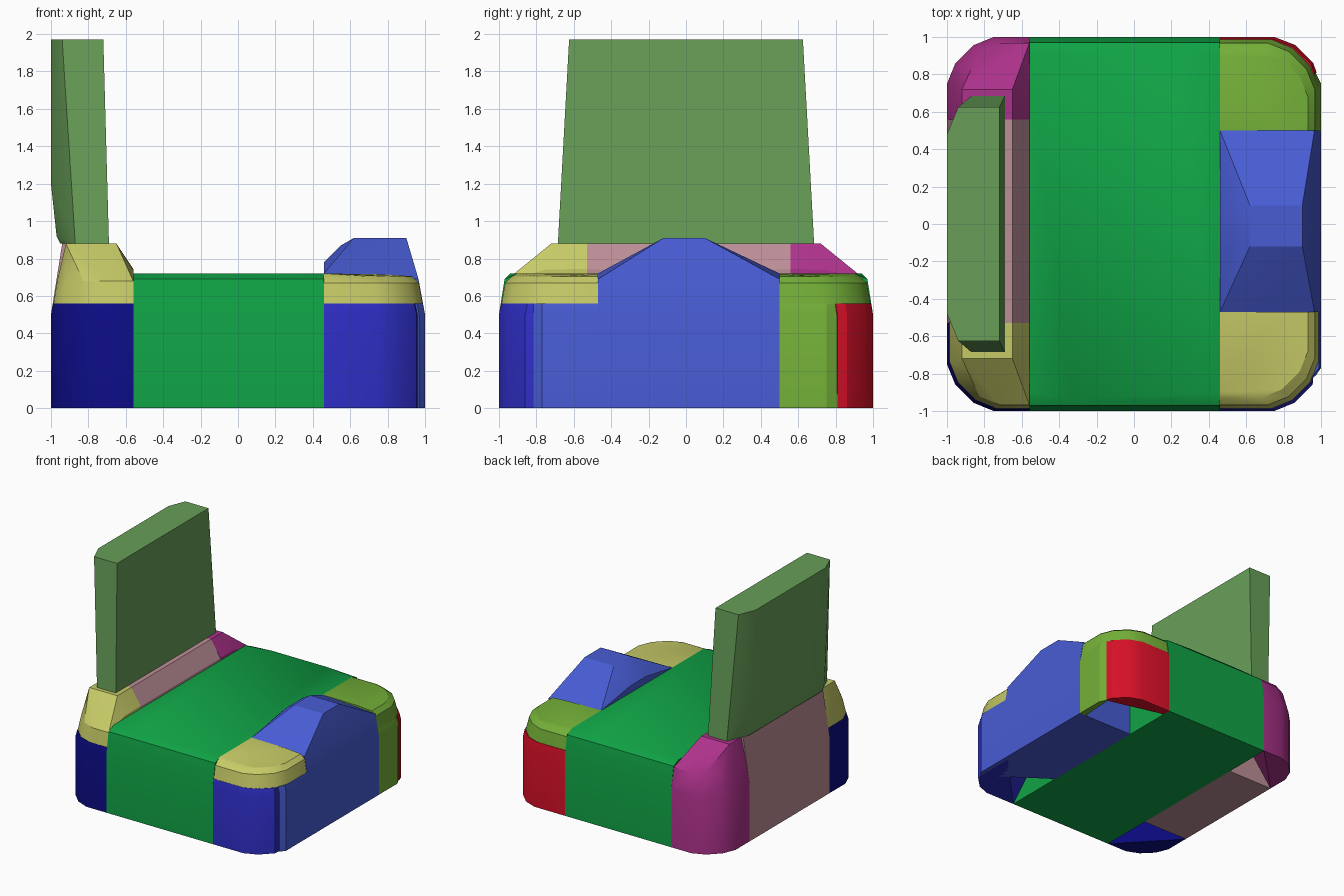
import bpy, bmesh, math

cube = bpy.data.objects.get("Cube")
if cube:
    bpy.data.objects.remove(cube, do_unlink=True)


def material(name, hexcode):
    rgb = [int(hexcode[i:i + 2], 16) / 255 for i in (0, 2, 4)]
    lin = [c / 12.92 if c <= 0.04045 else ((c + 0.055) / 1.055) ** 2.4 for c in rgb]
    mat = bpy.data.materials.new(name)
    mat.use_nodes = True
    mat.diffuse_color = (*lin, 1)
    mat.node_tree.nodes["Principled BSDF"].inputs["Base Color"].default_value = (*lin, 1)
    return mat


green = material("green", "10A446")
sage = material("sage", "689F58")
navy = material("navy", "0C0C86")
violet = material("violet blue", "2E2EC6")
blue = material("blue", "485CD4")
yellow = material("straw yellow", "C6CA66")
lime = material("lime", "74B038")
red = material("red", "D81028")
mauve = material("mauve", "BC8E96")
magenta = material("magenta", "AE328C")


def hull(name, points, mat):
    """Solid convex block around the given corner points."""
    bm = bmesh.new()
    for p in points:
        bm.verts.new(p)
    res = bmesh.ops.convex_hull(bm, input=bm.verts)
    extra = {g for g in res["geom_interior"] + res["geom_unused"]
             if isinstance(g, bmesh.types.BMVert)}
    bmesh.ops.delete(bm, geom=list(extra), context='VERTS')
    bmesh.ops.dissolve_limit(bm, angle_limit=math.radians(1), verts=bm.verts, edges=bm.edges)
    bmesh.ops.recalc_face_normals(bm, faces=bm.faces)
    me = bpy.data.meshes.new(name)
    bm.to_mesh(me)
    bm.free()
    me.materials.append(mat)
    ob = bpy.data.objects.new(name, me)
    bpy.context.collection.objects.link(ob)
    bpy.ops.object.select_all(action='DESELECT')
    ob.select_set(True)
    bpy.context.view_layer.objects.active = ob
    bpy.ops.object.shade_smooth_by_angle(angle=math.radians(25))
    return ob


def ring(sx, sy, xi, yi, z, inset=0.0, side=1.0):
    """Rounded outer corner outline at height z, from inner limits xi, yi."""
    plan = [(xi, 1), (0.75, 1), (0.86, 0.955), (0.955, 0.86), (side, 0.75), (side, yi)]
    return [(sx * min(x, max(x - inset, xi)), sy * min(y, max(y - inset, yi)), z)
            for x, y in plan]


def base(sx, sy, xi, yi, side=1.0):
    """Lower corner: hollowed underneath, full at the top."""
    return (ring(sx, sy, xi, yi, 0, 0, side) + ring(sx, sy, xi, yi, 0.5, 0, side)
            + ring(sx, sy, xi, yi, 0.56, 0.012, side) + [(sx * xi, sy * yi, 0.56)])


def low_cap(sy, yi):
    """Low top of a front corner on the arm side."""
    return (ring(1, sy, 0.46, yi, 0.56, 0.014) + ring(1, sy, 0.46, yi, 0.67, 0.033)
            + ring(1, sy, 0.46, yi, 0.705, 0.07) + [(0.46, sy * yi, z) for z in (0.56, 0.72)]
            + [(0.46, sy * 0.9, 0.72), (0.8, sy * yi, 0.715)])


def high_cap(sy, yi):
    """Raised top of a corner under the backrest."""
    return (ring(-1, sy, 0.56, yi, 0.56, 0.014) + ring(-1, sy, 0.56, yi, 0.68, 0.033)
            + [(-x, sy * y, 0.88) for x in (0.65, 0.92) for y in (yi, 0.72)]
            + [(-0.56, sy * yi, 0.56), (-0.56, sy * yi, 0.745), (-0.56, sy * 0.75, 0.74)])


# Seat: wide central block with softly bevelled ends
seat = []
for s in (-1, 1):
    for x in (-0.56, 0.46):
        seat += [(x, s, 0), (x, s, 0.5), (x, s * 0.97, 0.69), (x, s * 0.9, 0.72)]
    seat += [(x, s * 0.94, 0.72) for x in (-0.33, 0.2)]
hull("seat", seat, green)

# Backrest: tapered upright slab with chamfered rear corners
back = []
for s in (-1, 1):
    back += [(-0.72, s * 0.625, 1.97), (-0.94, s * 0.625, 1.97), (-1, s * 0.48, 1.97),
             (-0.69, s * 0.685, 0.88), (-0.87, s * 0.685, 0.88), (-0.95, s * 0.5, 0.88),
             (-0.97, s * 0.5, 0.92), (-1, s * 0.48, 1.2)]
hull("backrest", back, sage)

# Rear panel under the backrest
profile = [(-0.56, 0), (-1, 0), (-1, 0.5), (-0.94, 0.88), (-0.65, 0.88), (-0.56, 0.74)]
hull("rear_panel", [(x, y, z) for x, z in profile for y in (-0.53, 0.56)], mauve)

# Arm: humped block on the opposite side
arm = []
for y in (-0.47, 0.5):
    arm += [(0.46, y, 0), (1, y, 0), (1, y, 0.5), (0.965, y, 0.69), (0.46, y, 0.72)]
for y in (-0.12, 0.1):
    arm += [(0.46, y, 0.78), (0.55, y, 0.87), (0.62, y, 0.91), (0.9, y, 0.91)]
hull("arm", arm, blue)
flange = [(0.47, -0.47), (1, -0.47), (1, -0.77), (0.968, -0.815)]
hull("arm_flange", [(x, y, z) for x, y in flange for z in (0, 0.5)]
     + [(x - 0.012, y, 0.56) for x, y in flange], blue)

# Front corners
hull("front_left_base", base(1, -1, 0.46, 0.47, 0.965), violet)
hull("front_left_cap", low_cap(-1, 0.47), yellow)
hull("front_right_base", base(-1, -1, 0.56, 0.53), navy)
hull("front_right_cap", high_cap(-1, 0.53), yellow)

# Back corner beside the rear panel, one colour from floor to top
hull("back_right_corner", ring(-1, 1, 0.56, 0.56, 0) + ring(-1, 1, 0.56, 0.56, 0.5)
     + high_cap(1, 0.56), magenta)

# Back corner beside the arm: side wall with cap, and an outer facing
side_wall = [(1, 0.5), (1, 0.75), (0.96, 0.83), (0.94, 0.5)]
hull("back_left_wall", [(x, y, z) for x, y in side_wall for z in (0, 0.5)]
     + [(x - 0.014, y, 0.56) for x, y in side_wall], lime)
hull("back_left_cap", low_cap(1, 0.5), lime)
facing = [(0.46, 0.93), (0.46, 1), (0.75, 1), (0.86, 0.958), (0.958, 0.862), (0.976, 0.81), (0.93, 0.81)]
hull("back_left_facing", [(x, y, z) for x, y in facing for z in (0, 0.5)]
     + [(x - 0.01, y - 0.01, 0.56) for x, y in facing], red)
